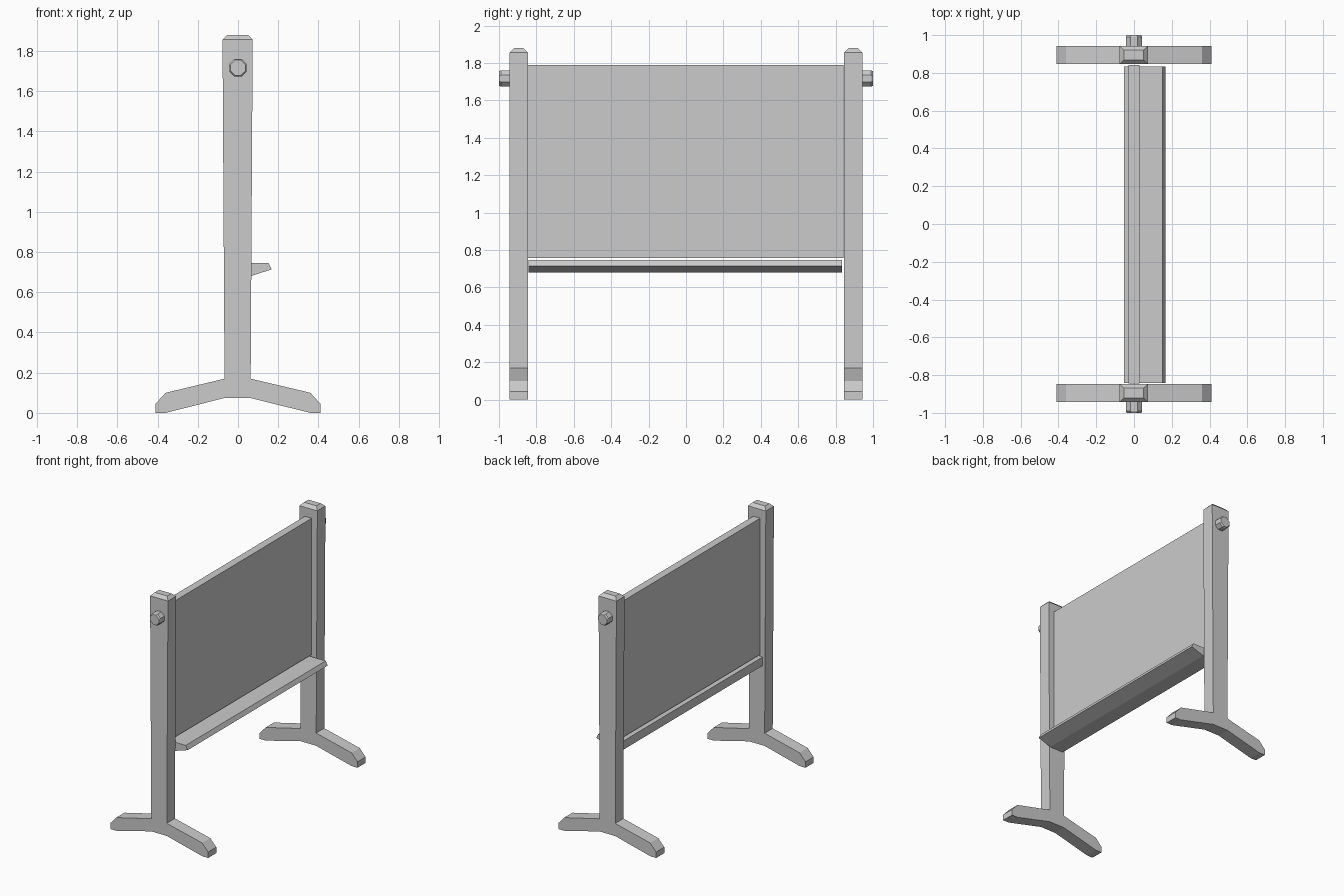
import bpy, bmesh, math
from mathutils import Vector

if "Cube" in bpy.data.objects:
    bpy.data.objects.remove(bpy.data.objects["Cube"])


def finish(name, bm):
    bmesh.ops.recalc_face_normals(bm, faces=bm.faces)
    mesh = bpy.data.meshes.new(name)
    bm.to_mesh(mesh)
    bm.free()
    obj = bpy.data.objects.new(name, mesh)
    bpy.context.collection.objects.link(obj)
    return obj


def extrude_profile(points, y0, y1):
    """Extrude an (x, z) outline from y0 to y1."""
    bm = bmesh.new()
    face = bm.faces.new([bm.verts.new((x, y0, z)) for x, z in points])
    moved = bmesh.ops.extrude_face_region(bm, geom=[face], use_keep_orig=True)["geom"]
    for v in moved:
        if isinstance(v, bmesh.types.BMVert):
            v.co.y = y1
    return bm


def cap(bm, face, offset, inset):
    """Add a chamfered cap: raise the face by offset, shrink it by inset."""
    centre = face.calc_center_median()
    new = bmesh.ops.extrude_discrete_faces(bm, faces=[face])["faces"][0]
    for v in new.verts:
        for i in range(3):
            d = v.co[i] - centre[i]
            if abs(d) > inset:
                v.co[i] -= math.copysign(inset, d)
        v.co += Vector(offset)


# Upright with splayed feet, one outline
stand = [(-0.41, 0), (-0.36, 0), (-0.067, 0.074), (0.063, 0.074), (0.36, 0), (0.41, 0),
         (0.41, 0.045), (0.36, 0.10), (0.063, 0.17), (0.073, 1.857), (-0.077, 1.857),
         (-0.067, 0.17), (-0.36, 0.10), (-0.41, 0.045)]

for side, label in ((-1, "front"), (1, "back")):
    bm = extrude_profile(stand, side * 0.846, side * 0.943)
    bmesh.ops.recalc_face_normals(bm, faces=bm.faces)
    top = max(bm.faces, key=lambda f: min(v.co.z for v in f.verts))
    cap(bm, top, (0, 0, 0.023), 0.023)
    finish(label + "_stand", bm)

    # Octagonal pivot knob with a chamfered end
    r = 0.047
    octagon = [(r * math.cos(math.radians(22.5 + 45 * i)),
                1.717 + r * math.sin(math.radians(22.5 + 45 * i))) for i in range(8)]
    bm = extrude_profile(octagon, side * 0.93, side * 0.99)
    bmesh.ops.recalc_face_normals(bm, faces=bm.faces)
    end = max(bm.faces, key=lambda f: min(side * v.co.y for v in f.verts))
    cap(bm, end, (0, side * 0.01, 0), 0.005)
    finish(label + "_pivot_knob", bm)

# Board panel
finish("board_panel", extrude_profile(
    [(-0.03, 0.757), (0.028, 0.757), (0.028, 1.79), (-0.03, 1.79)], -0.845, 0.842))

# Tray below the board
finish("tray", extrude_profile(
    [(-0.053, 0.68), (0.062, 0.68), (0.168, 0.714), (0.152, 0.746), (-0.053, 0.746)],
    -0.843, 0.834))
